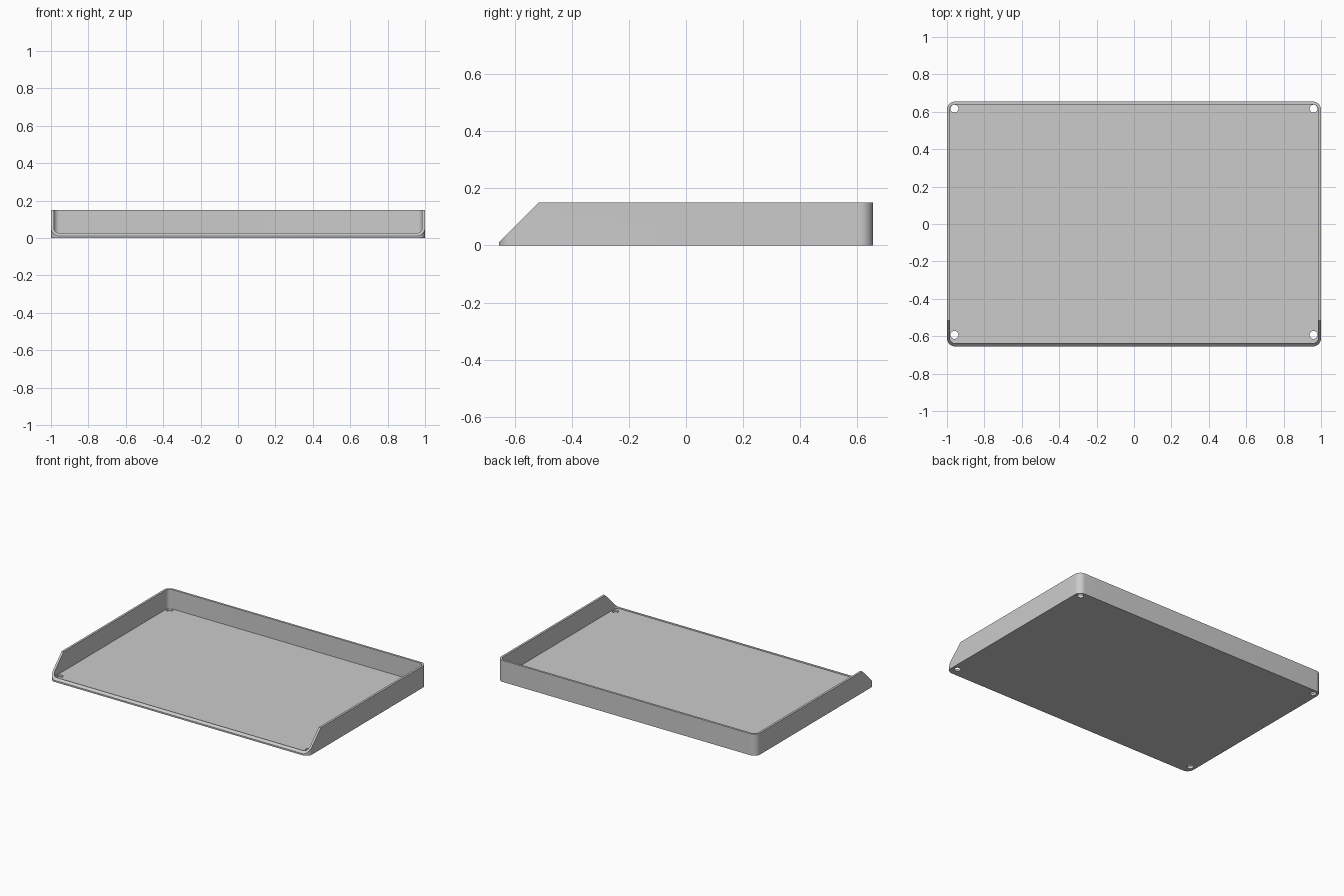
import bpy, bmesh
from math import radians, sin, cos, pi

cube = bpy.data.objects.get("Cube")
if cube:
    bpy.data.objects.remove(cube, do_unlink=True)

HALF_X, HALF_Y, HEIGHT = 1.0, 0.655, 0.15
WALL, FLOOR, CORNER = 0.015, 0.015, 0.045
LIP = 0.011          # height of the front edge where the slope starts


def arc(cx, cy, r, start, sweep, steps):
    return [(cx + r * cos(start + sweep * i / steps),
             cy + r * sin(start + sweep * i / steps)) for i in range(steps + 1)]


def rounded_rect(hx, hy, r):
    corners = [(1, 1), (-1, 1), (-1, -1), (1, -1)]
    return [p for k, (sx, sy) in enumerate(corners)
            for p in arc(sx * (hx - r), sy * (hy - r), r, k * pi / 2, pi / 2, 12)]


def prism(name, points, offset):
    """Extrude a closed loop of 3D points along offset."""
    bm = bmesh.new()
    face = bm.faces.new([bm.verts.new(p) for p in points])
    top = bmesh.ops.extrude_face_region(bm, geom=[face])["geom"]
    bmesh.ops.translate(bm, vec=offset,
                        verts=[v for v in top if isinstance(v, bmesh.types.BMVert)])
    bmesh.ops.recalc_face_normals(bm, faces=bm.faces)
    mesh = bpy.data.meshes.new(name)
    bm.to_mesh(mesh)
    bm.free()
    obj = bpy.data.objects.new(name, mesh)
    bpy.context.collection.objects.link(obj)
    return obj


def upright(name, outline, z0, z1):
    return prism(name, [(x, y, z0) for x, y in outline], (0, 0, z1 - z0))


# Tray block
tray = upright("tray", rounded_rect(HALF_X, HALF_Y, CORNER), 0, HEIGHT)

# Hollow inside
cutters = [upright("cavity_cutter",
                   rounded_rect(HALF_X - WALL, HALF_Y - WALL, CORNER - WALL),
                   FLOOR, HEIGHT + 0.1)]

# Sloped front
m = 0.1
top = HEIGHT + m
slope = [(-HALF_Y - m, LIP - m), (top - LIP - HALF_Y, top), (-HALF_Y - m, top)]
cutters.append(prism("slope_cutter", [(-1.2, y, z) for y, z in slope], (2.4, 0, 0)))

# Corner holes through the floor
for x in (-0.96, 0.96):
    for y in (-0.593, 0.617):
        ring = arc(x, y, 0.021, 0, 2 * pi, 32)[:-1]
        cutters.append(upright("hole_cutter", ring, -m, FLOOR + 0.01))

bpy.ops.object.select_all(action='DESELECT')
bpy.context.view_layer.objects.active = tray
tray.select_set(True)
for cutter in cutters:
    cutter.hide_render = True
    mod = tray.modifiers.new(cutter.name, 'BOOLEAN')
    mod.operation, mod.solver, mod.object = 'DIFFERENCE', 'EXACT', cutter
    bpy.ops.object.modifier_apply(modifier=mod.name)
    bpy.data.objects.remove(cutter, do_unlink=True)

# Plain grey finish
grey = bpy.data.materials.new("light_grey")
grey.use_nodes = True
colour = (0.6, 0.6, 0.6, 1)
grey.diffuse_color = colour
grey.node_tree.nodes["Principled BSDF"].inputs["Base Color"].default_value = colour
tray.data.materials.clear()
tray.data.materials.append(grey)
bpy.ops.object.shade_smooth_by_angle(angle=radians(30))
